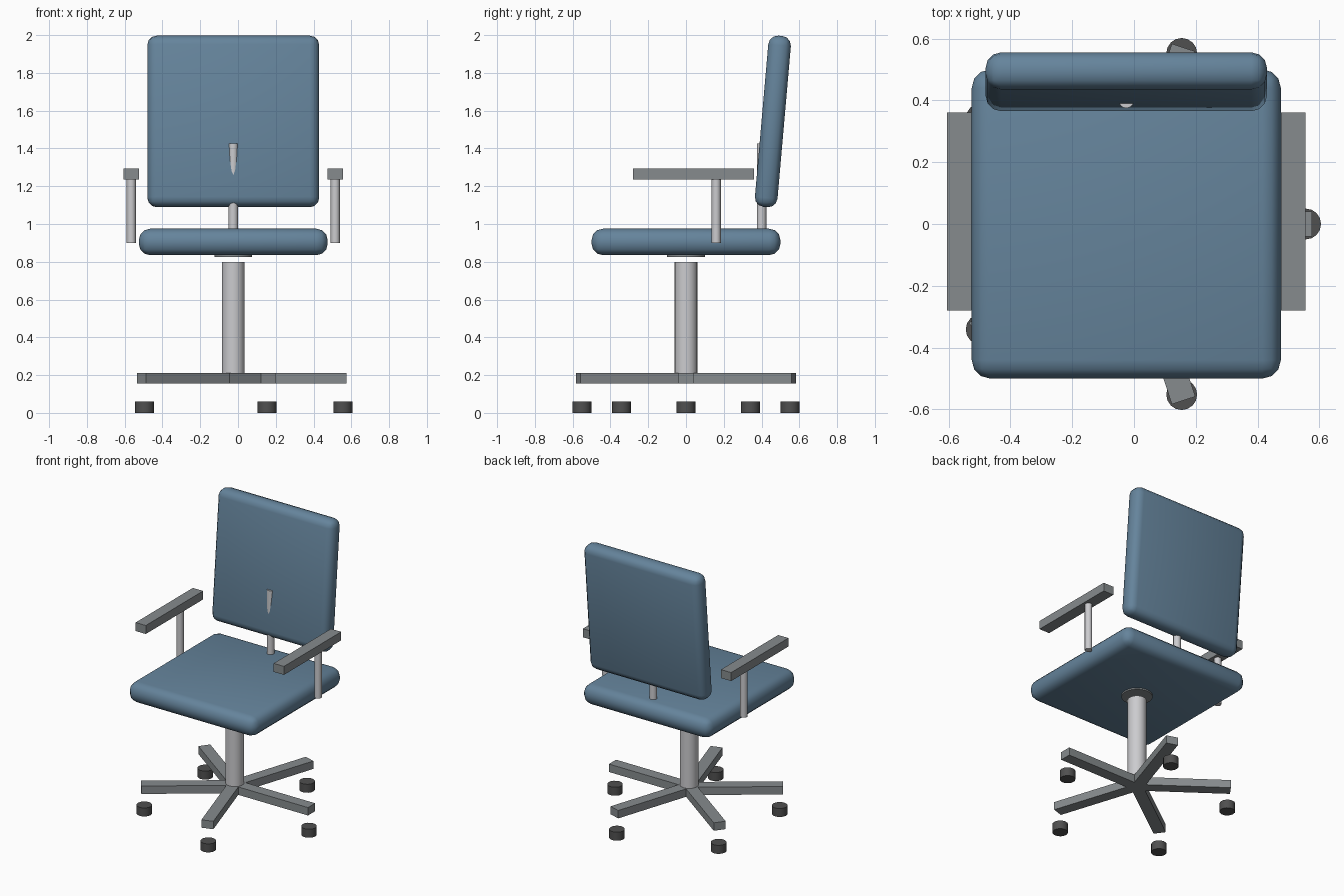
import bpy, math
from mathutils import Matrix

if "Cube" in bpy.data.objects:
    bpy.data.objects.remove(bpy.data.objects["Cube"])

CX = -0.025  # chair axis (the single side leg shifts the centre)


def material(name, rgb):
    m = bpy.data.materials.new(name)
    m.diffuse_color = (*rgb, 1)
    m.use_nodes = True
    m.node_tree.nodes["Principled BSDF"].inputs["Base Color"].default_value = m.diffuse_color
    return m


BLUE = material("blue fabric", (0.13, 0.23, 0.33))
STEEL = material("light steel", (0.60, 0.60, 0.62))
GREY = material("grey plastic", (0.24, 0.26, 0.27))
DARK = material("dark rubber", (0.08, 0.08, 0.08))


def finish(name, mat):
    o = bpy.context.object
    o.name = name
    o.data.materials.append(mat)
    return o


def box(name, loc, size, mat, rot=(0, 0, 0)):
    bpy.ops.mesh.primitive_cube_add(size=1, location=loc, rotation=rot)
    o = finish(name, mat)
    o.data.transform(Matrix.Diagonal((*size, 1)))
    return o


def cushion(name, loc, size, bevel, rot=(0, 0, 0)):
    o = box(name, loc, size, BLUE, rot)
    b = o.modifiers.new("rounding", 'BEVEL')
    b.width, b.segments = bevel, 3
    bpy.ops.object.modifier_apply(modifier=b.name)
    bpy.ops.object.shade_smooth_by_angle(angle=math.radians(35))


def tube(name, x, y, z0, z1, r, mat, sides=24):
    bpy.ops.mesh.primitive_cylinder_add(vertices=sides, radius=r, depth=z1 - z0,
                                        location=(x, y, (z0 + z1) / 2))
    finish(name, mat)
    bpy.ops.object.shade_smooth_by_angle(angle=math.radians(35))


# Cushions
cushion("seat", (CX, 0, 0.905), (1.0, 1.0, 0.14), 0.06)
cushion("backrest", (CX, 0.46, 1.543), (0.91, 0.12, 0.91), 0.05,
        (math.radians(-5), 0, 0))

# Supports
tube("back_post", CX, 0.4, 0.9, 1.425, 0.025, STEEL, 16)
tube("seat_plate", CX, 0, 0.825, 0.865, 0.1, GREY)
tube("gas_column", CX, 0, 0.19, 0.8, 0.06, STEEL)

# Armrests
for side, s in (("left", -1), ("right", 1)):
    x = CX + s * 0.54
    tube(side + "_arm_post", x, 0.16, 0.9, 1.24, 0.024, STEEL, 16)
    box(side + "_arm_pad", (x, 0.04, 1.265), (0.08, 0.64, 0.06), GREY)

# Five-star base with casters
for i in range(5):
    a = math.tau * i / 5
    c, s = math.cos(a), math.sin(a)
    box(f"base_leg_{i}", (CX + 0.3 * c, 0.3 * s, 0.183), (0.6, 0.08, 0.056), GREY, (0, 0, a))
    tube(f"caster_{i}", CX + 0.58 * c, 0.58 * s, 0, 0.06, 0.05, DARK, 16)
